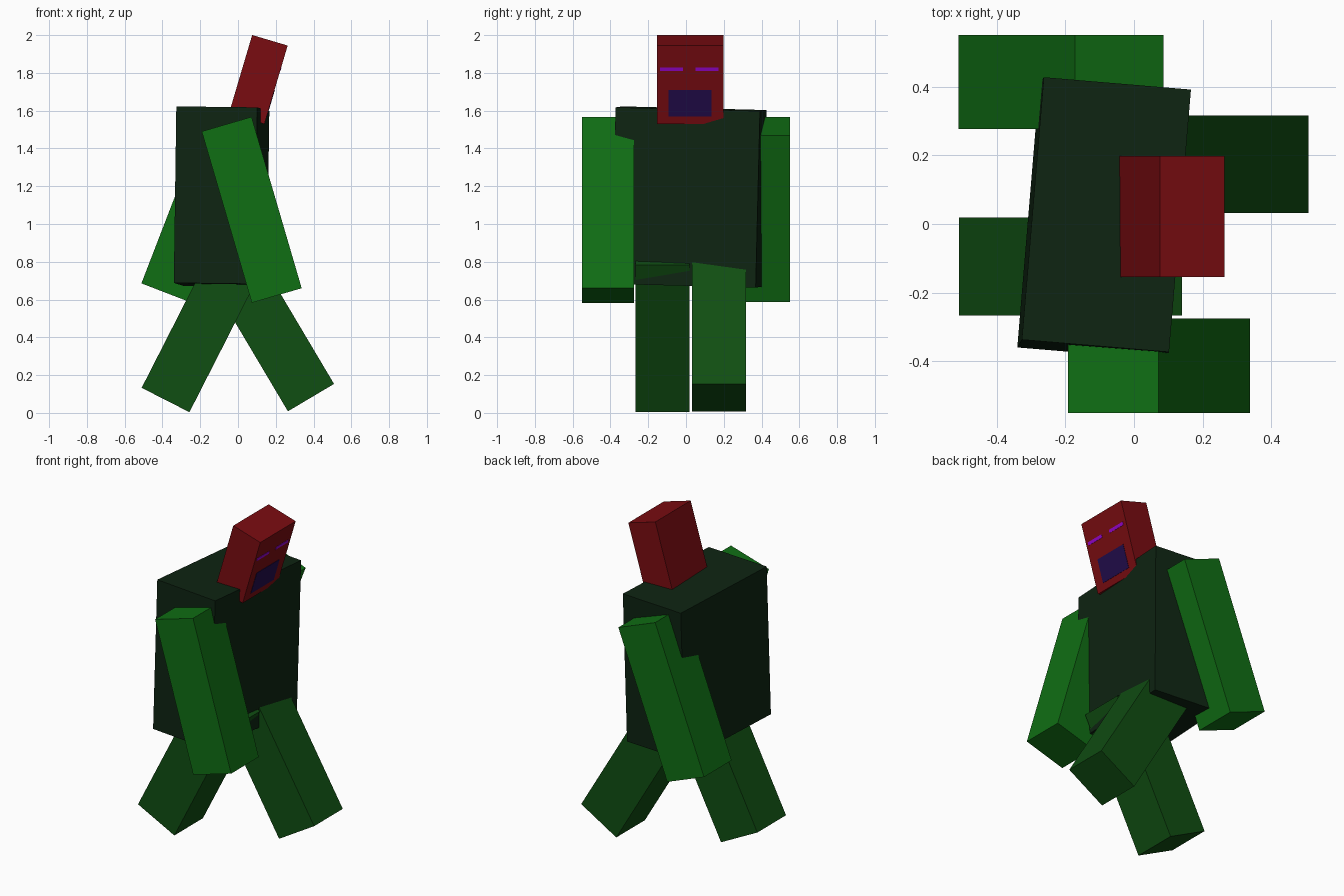
import bpy
from math import radians
from mathutils import Matrix, Euler, Vector

if "Cube" in bpy.data.objects:
    bpy.data.objects.remove(bpy.data.objects["Cube"])


def paint(name, r, g, b):
    mat = bpy.data.materials.new(name)
    lin = [(c / 255 / 12.92) if c < 11 else ((c / 255 + 0.055) / 1.055) ** 2.4 for c in (r, g, b)]
    mat.diffuse_color = (*lin, 1)
    mat.use_nodes = True
    mat.node_tree.nodes["Principled BSDF"].inputs["Base Color"].default_value = mat.diffuse_color
    return mat


def block(name, center, size, rot, mat):
    """Cuboid; rot is XYZ Euler degrees."""
    bpy.ops.mesh.primitive_cube_add(size=1)
    ob = bpy.context.object
    ob.name = name
    rotation = Euler([radians(a) for a in rot]).to_matrix().to_4x4()
    ob.matrix_world = Matrix.Translation(Vector(center)) @ rotation @ Matrix.Diagonal((*size, 1))
    ob.data.materials.append(mat)
    return ob


arm_green = paint("arm_green", 16, 110, 20)
leg_green = paint("leg_green", 16, 78, 18)
dark_green = paint("dark_green", 14, 36, 18)
red = paint("red", 122, 12, 17)
purple = paint("purple", 150, 5, 205)
indigo = paint("indigo", 34, 12, 76)

# Torso, slightly twisted
block("torso", (-0.087, 0.016, 1.143), (0.43, 0.767, 0.935), (-1.45, 0.7, -4.8), dark_green)

# Swinging arms
ARM = (0.275, 0.275, 0.945)
block("right_arm", (0.0725, -0.4125, 1.075), ARM, (0, -16.3, 0), arm_green)
block("left_arm", (-0.213, 0.4135, 1.077), ARM, (0, 21.1, 0), arm_green)

# Striding legs
LEG = (0.284, 0.285, 0.875)
block("right_leg", (-0.185, -0.124, 0.458), LEG, (0, 27, 0), leg_green)
block("left_leg", (0.163, 0.174, 0.457), LEG, (0, -30.7, 0), leg_green)

# Head, leaning forward (+x)
HEAD = Vector((0.1075, 0.022, 1.765))
TILT = (0, 16.5, 0)
block("head", HEAD, (0.196, 0.352, 0.433), TILT, red)

# Face plates set on the head's front side
tilt_matrix = Euler((0, radians(TILT[1]), 0)).to_matrix()
for name, y, z, w, h, mat in (
    ("right_eye", -0.098, 0.086, 0.122, 0.02, purple),
    ("left_eye", 0.090, 0.086, 0.122, 0.02, purple),
    ("mouth", 0.0, -0.101, 0.228, 0.146, indigo),
):
    block(name, HEAD + tilt_matrix @ Vector((0.098, y, z)), (0.004, w, h), TILT, mat)
